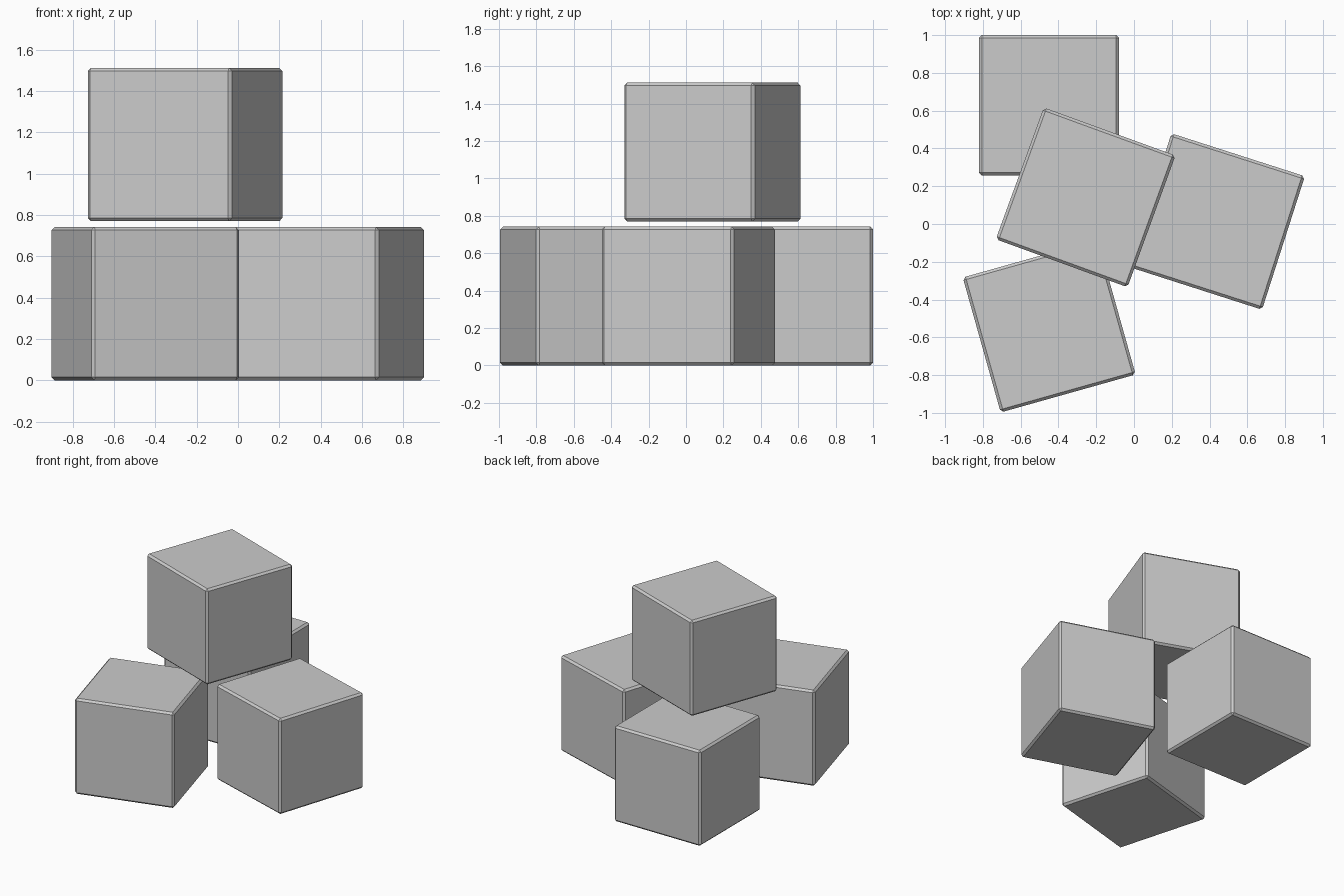
import bpy
from math import radians

if "Cube" in bpy.data.objects:
    bpy.data.objects.remove(bpy.data.objects["Cube"])

SIZE = 0.742    # edge length of every block
BEVEL = 0.015   # narrow flat chamfer


def block(name, x, y, base, angle):
    bpy.ops.mesh.primitive_cube_add(size=SIZE, location=(x, y, base + SIZE / 2),
                                    rotation=(0, 0, radians(angle)))
    ob = bpy.context.object
    ob.name = name
    mod = ob.modifiers.new("chamfer", 'BEVEL')
    mod.width = BEVEL
    mod.segments = 1
    return ob


# three blocks on the ground
block("back_block", -0.45, 0.629, 0, 0)
block("right_block", 0.438, 0.013, 0, -17.8)
block("front_block", -0.449, -0.54, 0, 15.7)
# one block stacked above them with a small gap
block("top_block", -0.256, 0.141, 0.77, -20)
